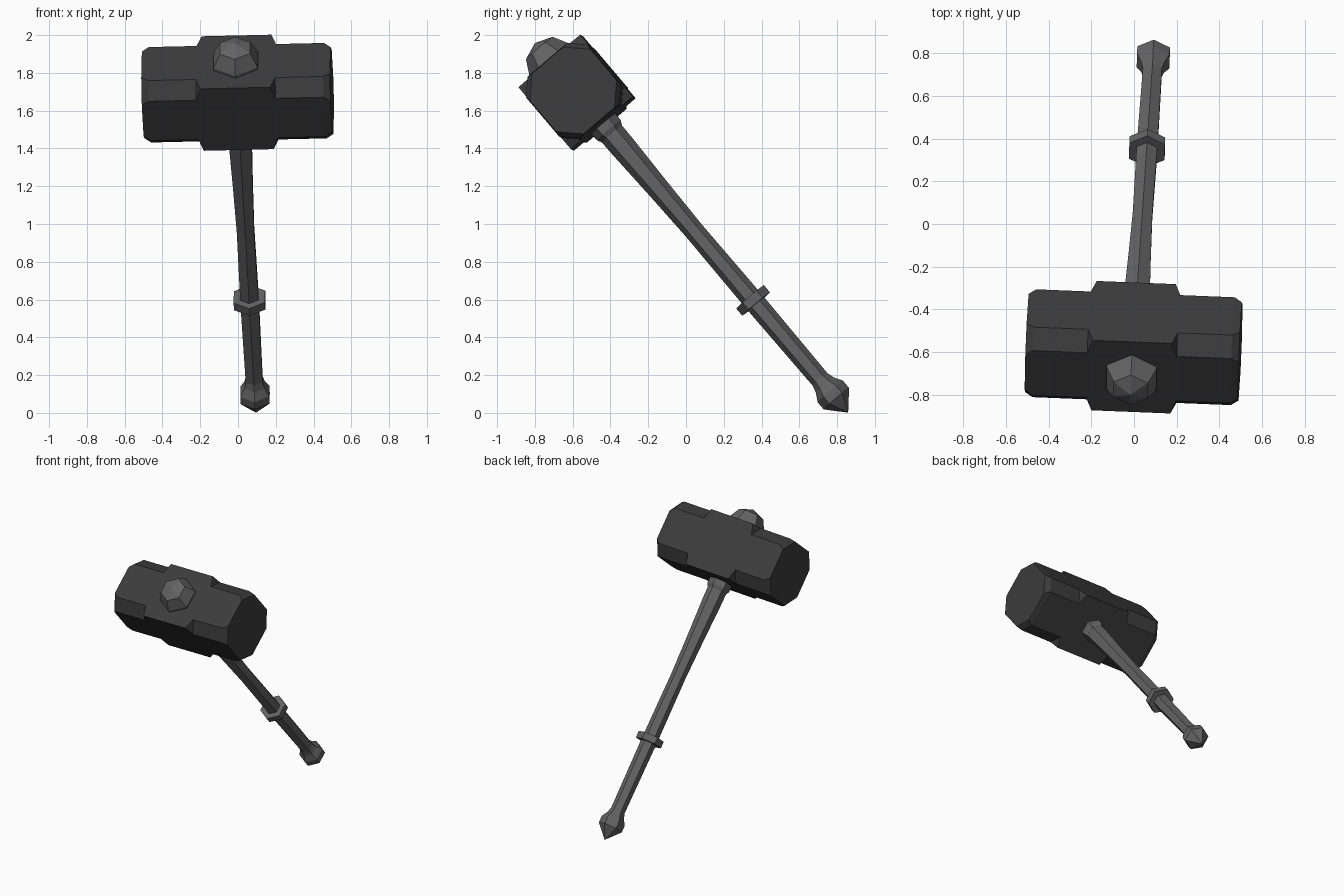
import bpy, bmesh, math
from mathutils import Vector, Matrix

if "Cube" in bpy.data.objects:
    bpy.data.objects.remove(bpy.data.objects["Cube"])

# Hammer frame: X along the head, Z up the handle axis, origin at head centre
up = Vector((-0.044, -0.646, 0.762)).normalized()
side = Vector((1, -0.037, 0.02))
side = (side - up * side.dot(up)).normalized()
frame = Matrix((side, up.cross(side), up)).transposed().to_4x4()
frame.translation = Vector((-0.002, -0.577, 1.695))


def material(name, value):
    m = bpy.data.materials.new(name)
    m.diffuse_color = (value, value, value, 1)
    m.use_nodes = True
    m.node_tree.nodes["Principled BSDF"].inputs["Base Color"].default_value = m.diffuse_color
    return m


dark = material("dark_iron", 0.045)
steel = material("grey_steel", 0.125)


def loft(name, rings, mat):
    """Skin a list of equal-count point rings and cap both ends."""
    bm = bmesh.new()
    rows = [[bm.verts.new(p) for p in ring] for ring in rings]
    n = len(rows[0])
    for a, b in zip(rows, rows[1:]):
        for i in range(n):
            j = (i + 1) % n
            bm.faces.new((a[i], a[j], b[j], b[i]))
    bm.faces.new(rows[0][::-1])
    bm.faces.new(rows[-1])
    bmesh.ops.remove_doubles(bm, verts=bm.verts, dist=0.0005)
    bmesh.ops.recalc_face_normals(bm, faces=bm.faces)
    me = bpy.data.meshes.new(name)
    bm.to_mesh(me)
    bm.free()
    me.materials.append(mat)
    ob = bpy.data.objects.new(name, me)
    ob.matrix_world = frame
    bpy.context.collection.objects.link(ob)


def hex_part(name, profile, mat):
    """Six-sided turned part from (z, radius) pairs."""
    angles = [math.radians(90 + 60 * i) for i in range(6)]
    loft(name, [[(r * math.cos(a), r * math.sin(a), z) for a in angles]
                for z, r in profile], mat)


def cut_square(x, s, c):
    """Square section of half size s with corners cut by c."""
    k = s - c
    return [(x, y, z) for y, z in ((s, -k), (s, k), (k, s), (-k, s),
                                   (-s, k), (-s, -k), (-k, -s), (k, -s))]


# Head: square middle band, corner-cut arms, bevelled striking ends
half = [(0.185, 0.215, 0), (0.21, 0.215, 0.078),
        (0.465, 0.215, 0.078), (0.5, 0.21, 0.102)]
sections = [(-x, s, c) for x, s, c in reversed(half)] + half
loft("hammer_head", [cut_square(*p) for p in sections], dark)

# Domed stud on top of the head
hex_part("top_stud", [(0.2, 0.135), (0.23, 0.135), (0.31, 0.092), (0.345, 0.0001)], steel)

# Handle with collar, grip ring and pommel
hex_part("handle", [(-0.2, 0.07), (-0.36, 0.069), (-0.65, 0.06), (-0.95, 0.053),
                    (-1.44, 0.056), (-2.04, 0.051)], steel)
hex_part("collar", [(-0.2, 0.083), (-0.26, 0.083), (-0.285, 0.07)], steel)
hex_part("grip_ring", [(-1.418, 0.096), (-1.468, 0.096)], steel)
hex_part("pommel", [(-1.99, 0.051), (-2.03, 0.062), (-2.075, 0.088), (-2.125, 0.088),
                    (-2.172, 0.046), (-2.222, 0.0001)], steel)
